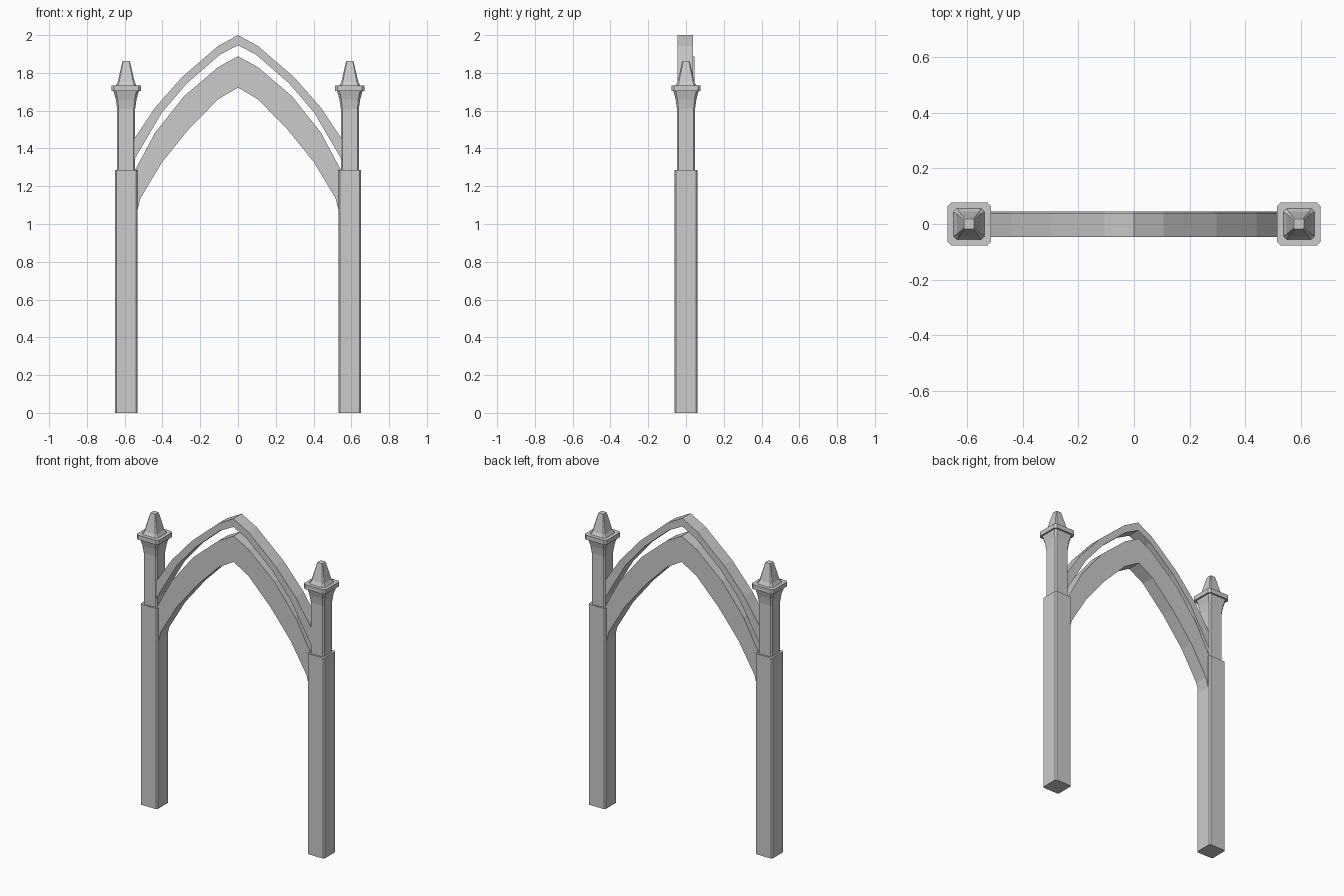
import bpy, bmesh

if "Cube" in bpy.data.objects:
    bpy.data.objects.remove(bpy.data.objects["Cube"])

POST_X = 0.592


def make_object(name, bm):
    bmesh.ops.recalc_face_normals(bm, faces=bm.faces)
    mesh = bpy.data.meshes.new(name)
    bm.to_mesh(mesh)
    bm.free()
    obj = bpy.data.objects.new(name, mesh)
    bpy.context.collection.objects.link(obj)
    return obj


def chamfered_stack(name, x, levels):
    """Loft chamfered squares; each level is (z, half width, chamfer)."""
    bm = bmesh.new()
    rings = []
    for z, h, c in levels:
        k = h - c
        pts = [(h, -k), (h, k), (k, h), (-k, h), (-h, k), (-h, -k), (-k, -h), (k, -h)]
        rings.append([bm.verts.new((x + px, py, z)) for px, py in pts])
    for a, b in zip(rings, rings[1:]):
        for i in range(8):
            j = (i + 1) % 8
            bm.faces.new((a[i], a[j], b[j], b[i]))
    bm.faces.new(rings[0][::-1])
    bm.faces.new(rings[-1])
    return make_object(name, bm)


def arch(name, outer, inner, y0, y1):
    """Pointed arch strip, given as its right half from apex to post."""
    def full(half):
        return [(-x, z) for x, z in reversed(half[1:])] + half
    bm = bmesh.new()
    sections = []
    for (xo, zo), (xi, zi) in zip(full(outer), full(inner)):
        sections.append([bm.verts.new(p) for p in
                         ((xo, y0, zo), (xo, y1, zo), (xi, y1, zi), (xi, y0, zi))])
    for a, b in zip(sections, sections[1:]):
        for i in range(4):
            j = (i + 1) % 4
            bm.faces.new((a[i], a[j], b[j], b[i]))
    bm.faces.new(sections[0])
    bm.faces.new(sections[-1][::-1])
    return make_object(name, bm)


for side, x in (("left", -POST_X), ("right", POST_X)):
    # Thick lower post
    chamfered_stack(side + "_lower_post", x, [(0, 0.06, 0.008), (1.285, 0.06, 0.008)])
    # Slimmer upper post flaring out below the cap
    chamfered_stack(side + "_upper_post", x, [
        (1.27, 0.048, 0.008), (1.61, 0.048, 0.008), (1.66, 0.055, 0.01), (1.703, 0.067, 0.013)])
    # Square cap slab
    chamfered_stack(side + "_cap", x, [(1.703, 0.078, 0.014), (1.732, 0.078, 0.014)])
    # Tapered finial
    chamfered_stack(side + "_finial", x, [
        (1.73, 0.057, 0.013), (1.752, 0.045, 0.008), (1.855, 0.021, 0.004), (1.863, 0.018, 0.004)])

# Thin upper arch
arch("upper_arch",
     [(0, 2.0), (0.106, 1.942), (0.297, 1.777), (0.44, 1.615), (0.57, 1.42)],
     [(0, 1.947), (0.095, 1.897), (0.27, 1.745), (0.403, 1.59), (0.57, 1.305)],
     -0.046, 0.038)

# Deep lower arch with a curved foot on the posts
arch("lower_arch",
     [(0, 1.888), (0.106, 1.83), (0.286, 1.676), (0.44, 1.482), (0.54, 1.295), (0.57, 1.24)],
     [(0, 1.722), (0.106, 1.66), (0.26, 1.503), (0.403, 1.326), (0.517, 1.135), (0.545, 1.02)],
     -0.044, 0.044)
